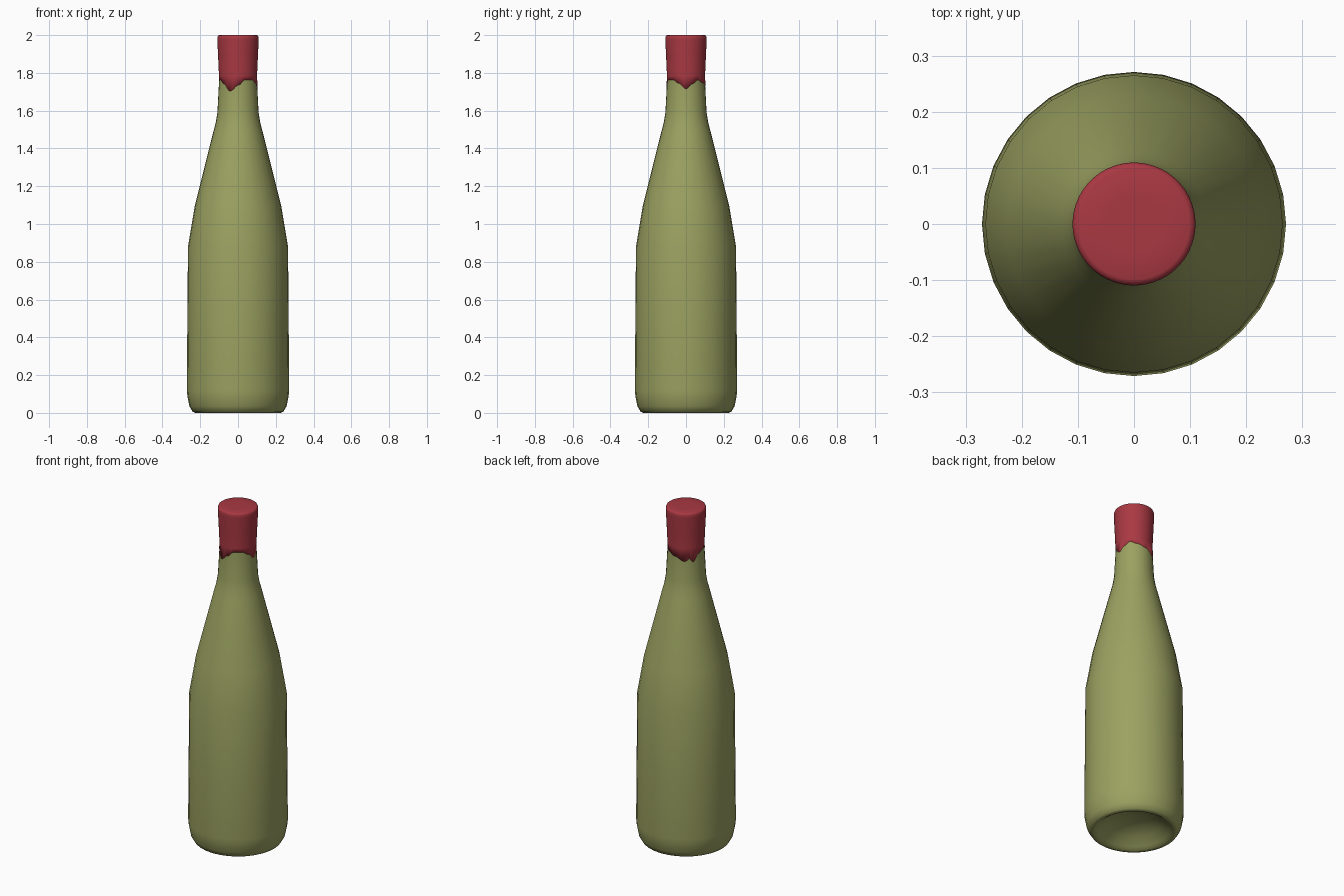
import bpy, bmesh, math

if "Cube" in bpy.data.objects:
    bpy.data.objects.remove(bpy.data.objects["Cube"])


def material(name, color):
    m = bpy.data.materials.new(name)
    m.diffuse_color = color
    m.use_nodes = True
    m.node_tree.nodes["Principled BSDF"].inputs["Base Color"].default_value = m.diffuse_color
    return m


def lathe(name, rings, sides, mat):
    """Revolve rings; each ring is (r, z) or a function of angle giving (r, z). Ends are closed."""
    bm = bmesh.new()
    loops = []
    for ring in rings:
        loop = []
        for i in range(sides):
            a = 2 * math.pi * i / sides
            r, z = ring(a) if callable(ring) else ring
            loop.append(bm.verts.new((r * math.cos(a), r * math.sin(a), z)))
        loops.append(loop)
    for lo, hi in zip(loops, loops[1:]):
        for i in range(sides):
            j = (i + 1) % sides
            bm.faces.new((lo[i], lo[j], hi[j], hi[i]))
    bm.faces.new(loops[0][::-1])
    bm.faces.new(loops[-1])
    for f in bm.faces:
        f.smooth = True
    me = bpy.data.meshes.new(name)
    bm.to_mesh(me)
    bm.free()
    me.materials.append(mat)
    ob = bpy.data.objects.new(name, me)
    bpy.context.collection.objects.link(ob)
    return ob


glass = material("green_glass", (0.33, 0.36, 0.12, 1))
wax = material("red_wax", (0.40, 0.04, 0.055, 1))

# Bottle: hollow underside, straight body, long shoulder, neck
lathe("bottle", [
    (0.03, 0.085), (0.09, 0.075), (0.15, 0.05), (0.195, 0.015), (0.212, 0.003),
    (0.225, 0.0), (0.24, 0.006), (0.257, 0.035), (0.268, 0.09), (0.271, 0.12),
    (0.268, 0.5), (0.265, 0.88), (0.228, 1.10), (0.13, 1.49), (0.118, 1.535),
    (0.109, 1.59), (0.099, 1.78), (0.10, 1.85)], 32, glass)

# Wax seal: lower edge runs in uneven drips (angle in degrees, height)
DRIPS = [(0, 1.715), (20, 1.742), (37, 1.762), (60, 1.748), (90, 1.733),
         (122, 1.71), (135, 1.725), (147, 1.705), (165, 1.745), (185, 1.76),
         (205, 1.762), (225, 1.74), (246, 1.703), (272, 1.735), (290, 1.762),
         (318, 1.763), (338, 1.745), (360, 1.715)]


def drip_height(a):
    d = math.degrees(a) % 360
    for (a0, z0), (a1, z1) in zip(DRIPS, DRIPS[1:]):
        if a0 <= d <= a1:
            t = (d - a0) / (a1 - a0)
            return z0 + (z1 - z0) * (1 - math.cos(math.pi * t)) / 2
    return DRIPS[0][1]


def drip_ring(offset):
    def ring(a):
        z = drip_height(a)
        return 0.099 + (1.78 - z) * 0.0526 + offset, z
    return ring


lathe("wax_seal", [
    drip_ring(-0.006), drip_ring(0.0015), (0.1008, 1.785), (0.106, 1.90),
    (0.1095, 1.975), (0.1095, 1.988), (0.106, 1.997), (0.099, 2.0), (0.05, 2.0)],
    96, wax)
